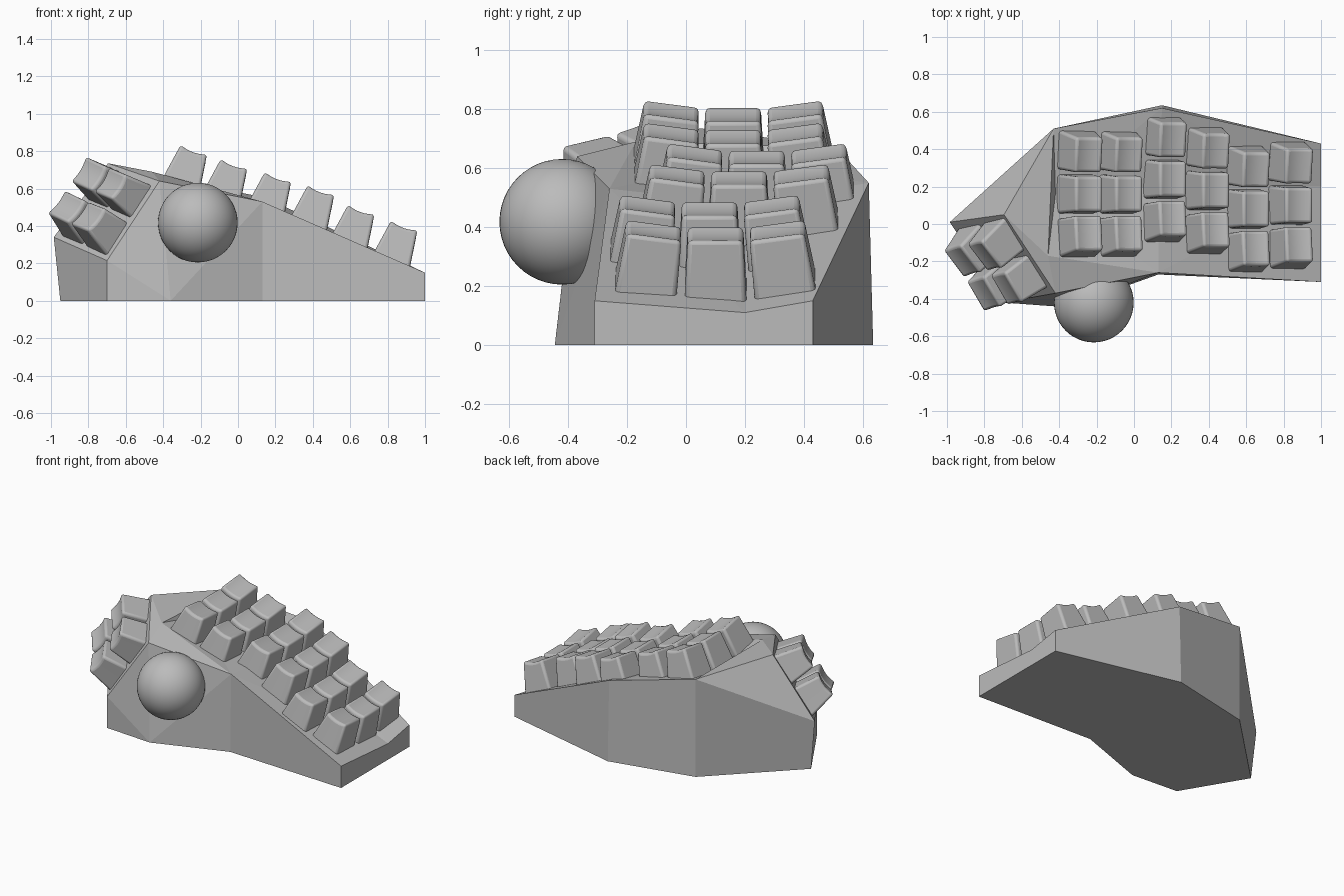
import bpy, bmesh, math
from mathutils import Vector, Matrix

cube = bpy.data.objects.get("Cube")
if cube:
    bpy.data.objects.remove(cube, do_unlink=True)

grey = bpy.data.materials.new("matte grey")
grey.use_nodes = True
grey.diffuse_color = (0.5, 0.5, 0.5, 1)
grey.node_tree.nodes["Principled BSDF"].inputs["Base Color"].default_value = (0.5, 0.5, 0.5, 1)


def add_object(name, bm):
    mesh = bpy.data.meshes.new(name)
    bmesh.ops.recalc_face_normals(bm, faces=bm.faces)
    bm.to_mesh(mesh)
    bm.free()
    mesh.materials.append(grey)
    obj = bpy.data.objects.new(name, mesh)
    bpy.context.collection.objects.link(obj)
    return obj


def shade_smooth(obj, angle):
    bpy.ops.object.select_all(action="DESELECT")
    obj.select_set(True)
    bpy.context.view_layer.objects.active = obj
    bpy.ops.object.shade_smooth_by_angle(angle=math.radians(angle))


# Faceted case: named corners, upper case on the floor, lower case above
corners = {
    "A": (1, -.31, 0), "B": (1, .43, 0), "C": (.15, .635, 0), "D": (-.43, .51, 0),
    "E": (-.95, 0, 0), "F": (-.7, -.42, 0), "G": (-.36, -.445, 0), "H": (.13, -.27, 0),
    "a": (1, -.31, .15), "m": (1, .2, .11), "b": (1, .43, .15), "c": (.15, .62, .55),
    "d": (-.43, .51, .67), "e": (-.985, .01, .34), "f": (-.7, -.42, .215),
    "h": (.13, -.26, .53), "t": (-.695, .05, .735), "r": (-.42, -.37, .64),
    "w": (-.46, -.17, .69), "v": (-.42, .16, .62), "n": (.13, .2, .48),
}
faces = ("ABCDEFGH AHha ABbma BCcb CDdc DEed EFfe FGf Gfr Ghr GHh "
         "eft ftr edt tdw twr rwh wvd whv hnv hmn ham nmc mbc vnc vcd")
bm = bmesh.new()
verts = {k: bm.verts.new(p) for k, p in corners.items()}
for f in faces.split():
    bm.faces.new([verts[k] for k in f])
add_object("case", bm)

# Trackball
bm = bmesh.new()
bmesh.ops.create_uvsphere(bm, u_segments=48, v_segments=24, radius=.213)
bmesh.ops.translate(bm, vec=(-.215, -.42, .418), verts=bm.verts)
shade_smooth(add_object("trackball", bm), 60)


# Keycap: tapered block with a scooped top; origin at the top centre
def add_keycap(name, matrix, height):
    bm = bmesh.new()
    bmesh.ops.create_cube(bm, size=2)
    along_x = [e for e in bm.edges if abs(e.verts[0].co.x - e.verts[1].co.x) > 1]
    bmesh.ops.subdivide_edges(bm, edges=along_x, cuts=5, use_grid_fill=True)
    for v in bm.verts:
        x, y, top = v.co.x, v.co.y, v.co.z > 0
        if top:
            v.co = (x * .075, y * .094, -.014 * (1 - x * x))
        else:
            v.co = (x * .108, y * .106, -height)
    obj = add_object(name, bm)
    obj.matrix_world = matrix
    bevel = obj.modifiers.new("rounded edges", "BEVEL")
    bevel.width = .016
    bevel.segments = 3
    bevel.limit_method = "ANGLE"
    bevel.angle_limit = math.radians(40)
    shade_smooth(obj, 35)


# Finger keys: six staggered columns of three, stepping down to the right
columns = [(-.24, .785, .16), (-.025, .71, .16), (.21, .64, .24),
           (.44, .57, .18), (.655, .465, .08), (.885, .38, .1)]
for c, (x, z, y) in enumerate(columns):
    for row in (-1, 0, 1):
        place = Matrix.Translation((x, y + row * .208, z + abs(row) * .012))
        turn = Matrix.Rotation(math.radians(20), 4, "Y") @ Matrix.Rotation(math.radians(row * 8), 4, "X")
        add_keycap(f"finger_key_{c + 1}_{row + 2}", place @ turn, .225)

# Thumb keys: two by two on the sloped plate
e, f, t = (Vector(corners[k]) for k in "eft")
across = (f - e).normalized()
normal = (f - e).cross(t - e).normalized()
down = across.cross(normal).normalized()
centre = (e + f + t + Vector(corners["r"])) / 4 + normal * .165
axes = Matrix((down, across, normal)).transposed().to_4x4()
for i in (-1, 1):
    for j in (-1, 1):
        spot = centre + down * i * .107 + across * j * .107
        tilt = Matrix.Rotation(math.radians(-4 * i), 4, "Y") @ Matrix.Rotation(math.radians(4 * j), 4, "X")
        add_keycap(f"thumb_key_{i + 2}_{j + 2}", Matrix.Translation(spot) @ axes @ tilt, .2)
